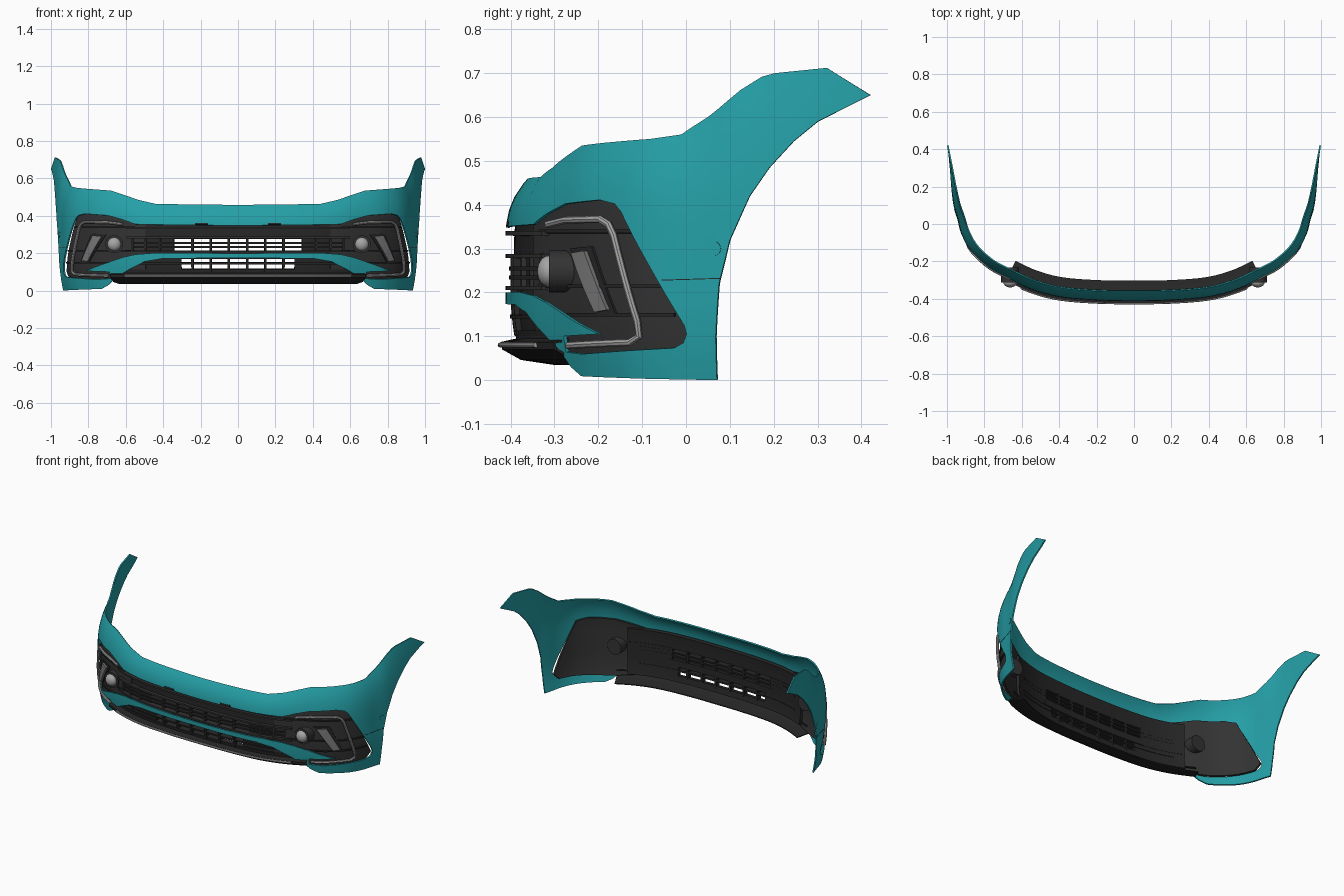
import bpy, bmesh, math
from mathutils import Vector

cube = bpy.data.objects.get("Cube")
if cube:
    bpy.data.objects.remove(cube)


def material(name, r, g, b):
    m = bpy.data.materials.new(name)
    m.use_nodes = True
    m.diffuse_color = (r, g, b, 1)
    bsdf = next(n for n in m.node_tree.nodes if n.type == 'BSDF_PRINCIPLED')
    bsdf.inputs["Base Color"].default_value = (r, g, b, 1)
    bsdf.inputs["Roughness"].default_value = 0.5
    return m


TEAL = material("teal paint", .018, .35, .385)
BLACK = material("black plastic", .02, .02, .02)
DARK = material("dark trim", .033, .033, .033)
SILVER = material("silver", .38, .38, .38)
GREY = material("grey lens", .2, .2, .2)

# Half of the plan curve, from the centre of the nose to the fender tip
PLAN = [Vector(p) for p in [
    (-.2, -.408), (0, -.412), (.2, -.408), (.4, -.39), (.55, -.35), (.68, -.29),
    (.78, -.235), (.87, -.15), (.92, -.06), (.945, .03), (.965, .1), (.98, .2),
    (.99, .3), (1, .42), (1.01, .54)]]
curve = []
for i in range(1, len(PLAN) - 2):
    a, b, c, d = PLAN[i - 1:i + 3]
    for k in range(40):
        t = k / 40
        curve.append(.5 * (2 * b + (c - a) * t + (2 * a - 5 * b + 4 * c - d) * t * t
                           + (3 * b - a - 3 * c + d) * t ** 3))
curve.append(PLAN[-2])
arc = [0]
for p, q in zip(curve, curve[1:]):
    arc.append(arc[-1] + (q - p).length)


def lookup(x, xs, ys):
    if x <= xs[0]:
        return ys[0]
    for i in range(1, len(xs)):
        if x <= xs[i]:
            f = (x - xs[i - 1]) / (xs[i] - xs[i - 1])
            return ys[i - 1] + (ys[i] - ys[i - 1]) * f
    return ys[-1]


def front(*pts):
    """Points given as x, z -> distance along the plan curve, z"""
    return [(lookup(x, [p.x for p in curve], arc), z) for x, z in pts]


def side(*pts):
    """Points given as y, z -> distance along the plan curve, z"""
    return [(lookup(y, [p.y for p in curve], arc), z) for y, z in pts]


TOP = front((0, .458), (.45, .463), (.55, .485), (.7, .535)) + side(
    (-.1, .55), (-.02, .56), (.04, .6), (.12, .662), (.17, .692), (.2, .7),
    (.32, .712), (.42, .65))


def wrap(s, z, d=0):
    """Point on the bumper surface, sunk inward by d"""
    p = lookup(s, arc, curve)
    tan = (lookup(s + .01, arc, curve) - lookup(s - .01, arc, curve)).normalized()
    if s < 1e-5:
        tan = Vector((1, 0))
    top = lookup(s, [a for a, _ in TOP], [b for _, b in TOP])
    rise = min(1, max(0, (z - .3) / (top - .3)))
    tuck = max(0, (.2 - z) / .2)
    d += .05 * (1 - (s / arc[-1]) ** 4) * rise ** 3 + .035 * (1 - .5 * s / arc[-1]) * tuck ** 2
    return Vector((p.x - tan.y * d, p.y + tan.x * d, z))


def finish(ob, mat, thick=0):
    ob.data.materials.append(mat)
    mod = ob.modifiers.new("mirror", 'MIRROR')
    mod.merge_threshold = .0005
    if thick:
        sol = ob.modifiers.new("solid", 'SOLIDIFY')
        sol.thickness, sol.offset = thick, -1
    bpy.context.view_layer.objects.active = ob
    for o in bpy.context.selected_objects:
        o.select_set(False)
    ob.select_set(True)
    bpy.ops.object.convert(target='MESH')
    bpy.ops.object.shade_smooth_by_angle(angle=math.radians(35))


def mesh_object(name, bm, mat, thick=0):
    me = bpy.data.meshes.new(name)
    bm.to_mesh(me)
    bm.free()
    ob = bpy.data.objects.new(name, me)
    bpy.context.collection.objects.link(ob)
    finish(ob, mat, thick)


def panel(name, outline, mat, d=0, thick=.01, step=.03):
    """Flat outline cut into a grid, then wrapped on the surface"""
    bm = bmesh.new()
    face = bm.faces.new([bm.verts.new((s, z, 0)) for s, z in outline])
    face.normal_update()
    if face.normal.z < 0:
        face.normal_flip()
    for axis in (0, 1):
        n = Vector((1 - axis, axis, 0))
        values = [p[axis] for p in outline]
        at = min(values) + step * .913
        while at < max(values) - .002:
            bmesh.ops.bisect_plane(bm, geom=bm.verts[:] + bm.edges[:] + bm.faces[:],
                                   plane_co=n * at, plane_no=n, dist=1e-5)
            at += step
    for v in bm.verts:
        v.co = wrap(v.co.x, v.co.y, d)
    mesh_object(name, bm, mat, thick)


def bar(name, x0, x1, z0, z1, mat, d=0, thick=.01):
    panel(name, front((x0, z0), (x1, z0), (x1, z1), (x0, z1)), mat, d, thick)


def tube(name, path, mat, d, radius):
    cu = bpy.data.curves.new(name, 'CURVE')
    cu.dimensions, cu.bevel_depth, cu.bevel_resolution = '3D', radius, 2
    cu.use_fill_caps = True
    pts = []
    for (s0, z0), (s1, z1) in zip(path, path[1:]):
        n = max(1, int(math.hypot(s1 - s0, z1 - z0) / .03))
        pts += [wrap(s0 + (s1 - s0) * k / n, z0 + (z1 - z0) * k / n, d) for k in range(n)]
    pts.append(wrap(*path[-1], d))
    sp = cu.splines.new('POLY')
    sp.points.add(len(pts) - 1)
    for p, co in zip(sp.points, pts):
        p.co = (*co, 1)
    ob = bpy.data.objects.new(name, cu)
    bpy.context.collection.objects.link(ob)
    finish(ob, mat)


# Painted shell: upper band, fender, lower corner and centre blade in one outline
ARCH = side((.35, .615), (.3, .59), (.245, .545), (.19, .485), (.145, .42), (.1, .32),
            (.075, .22), (.066, .1), (.064, 0))
BOTTOM = side((-.1, .003)) + front((.74, .009), (.7, .03), (.66, .07), (.58, .115),
                                   (.5, .155), (.4, .172), (0, .174))
BLADE = front((0, .199), (.45, .201), (.55, .193), (.62, .177), (.82, .105), (.69, .1),
              (.69, .064), (.76, .059))
LAMP_EDGE = side((-.03, .073), (-.008, .085), (0, .105), (-.005, .125), (-.15, .385), (-.165, .402),
                 (-.2, .411)) + front((.7, .402), (.62, .38), (.55, .355), (.4, .352), (0, .348))
panel("painted_shell", TOP + ARCH + BOTTOM + BLADE + LAMP_EDGE, TEAL, 0, .008)

# Lamp backing and its ribs
panel("lamp_backing", front((.5, .08), (.72, .055)) + side(
    (-.03, .065), (.006, .1), (-.145, .4), (-.2, .416)) + front((.68, .408), (.5, .36)),
    DARK, .018, .012)
for z, y in ((.335, -.13), (.21, -.06), (.145, -.03)):
    panel("lamp_rib", front((.56, z)) + side((y, z), (y, z + .008)) + front((.56, z + .008)),
          BLACK, .01, .01)

# Grille frame with see-through windows
bar("grille_top", 0, .62, .276, .365, BLACK, .02, .025)
bar("grille_middle", 0, .36, .17, .212, BLACK, .02, .03)
bar("grille_bottom", 0, .62, .075, .113, BLACK, .015, .03)
bar("grille_side", .345, .62, .17, .28, BLACK, .022, .025)
bar("grille_lower_side", .305, .62, .085, .18, BLACK, .02, .025)
for z in (.229, .25, .14):
    bar("grille_slat", 0, .56, z, z + .009, BLACK, .008, .04)
for x in (.05, .147, .245):
    bar("grille_post", x - .006, x + .006, .1, .285, BLACK, .012, .035)
for x in (.42, .5, .57):
    bar("grille_rib", x - .005, x + .005, .205, .29, DARK, .01, .012)
for z in (.278, .205, .33):
    bar("grille_ledge", 0, .6, z, z + .01, DARK, 0, .03)

# Chin lip running back into the undertray
bm = bmesh.new()
PROFILE = [(.04, .1), (-.022, .087), (-.022, .07), (.015, .046), (.085, .035)]
end = front((.68, 0))[0][0]
rows = [[bm.verts.new(wrap(end * i / 30, z, d)) for d, z in PROFILE] for i in range(31)]
for r, q in zip(rows, rows[1:]):
    for j in range(len(PROFILE) - 1):
        bm.faces.new((r[j], r[j + 1], q[j + 1], q[j]))
mesh_object("chin_lip", bm, BLACK, .006)
tube("chin_trim", front((0, .08), (.6, .08)), SILVER, -.024, .006)

# Light strip hooked around the lamp
tube("light_strip", front((.62, .355), (.7, .365)) + side(
    (-.2, .367), (-.18, .355), (-.168, .33), (-.115, .135), (-.112, .1), (-.135, .086))
    + front((.7, .079)), SILVER, .004, .0085)

# Slanted lens and its dark surround
panel("lens_surround", side((-.275, .3), (-.225, .305), (-.17, .15), (-.21, .145)), BLACK, .012, .008)
panel("slanted_lens", side((-.265, .29), (-.235, .295), (-.183, .16), (-.212, .155)), GREY, .002, .014)

# Fog lamp: housing and domed lens, facing forward
for name, rad, depth, y, mat in (("fog_housing", .048, .08, -.272, DARK),
                                 ("fog_lens", .036, 0, -.312, SILVER)):
    bm = bmesh.new()
    if depth:
        bmesh.ops.create_cone(bm, cap_ends=True, segments=32, radius1=rad, radius2=rad, depth=depth)
    else:
        bmesh.ops.create_uvsphere(bm, u_segments=32, v_segments=16, radius=rad)
    for v in bm.verts:
        x, up, z = v.co
        v.co = (.662 + x, y + z * (1 if depth else .75), .248 + up)
    mesh_object(name, bm, mat)

# Fender seam, sensor cap and tow covers
panel("fender_seam", side((-.055, .227), (.076, .231), (.076, .233), (-.055, .229)), BLACK, -.001, .002)
cs, cz = side((.064, .3))[0]
ring = [(cs + .016 * math.cos(a * math.tau / 24), cz + .016 * math.sin(a * math.tau / 24))
        for a in range(24)]
panel("sensor_cap", ring, TEAL, -.002, .004)
bar("upper_clip", .16, .23, .352, .362, BLACK, -.002, .005)
